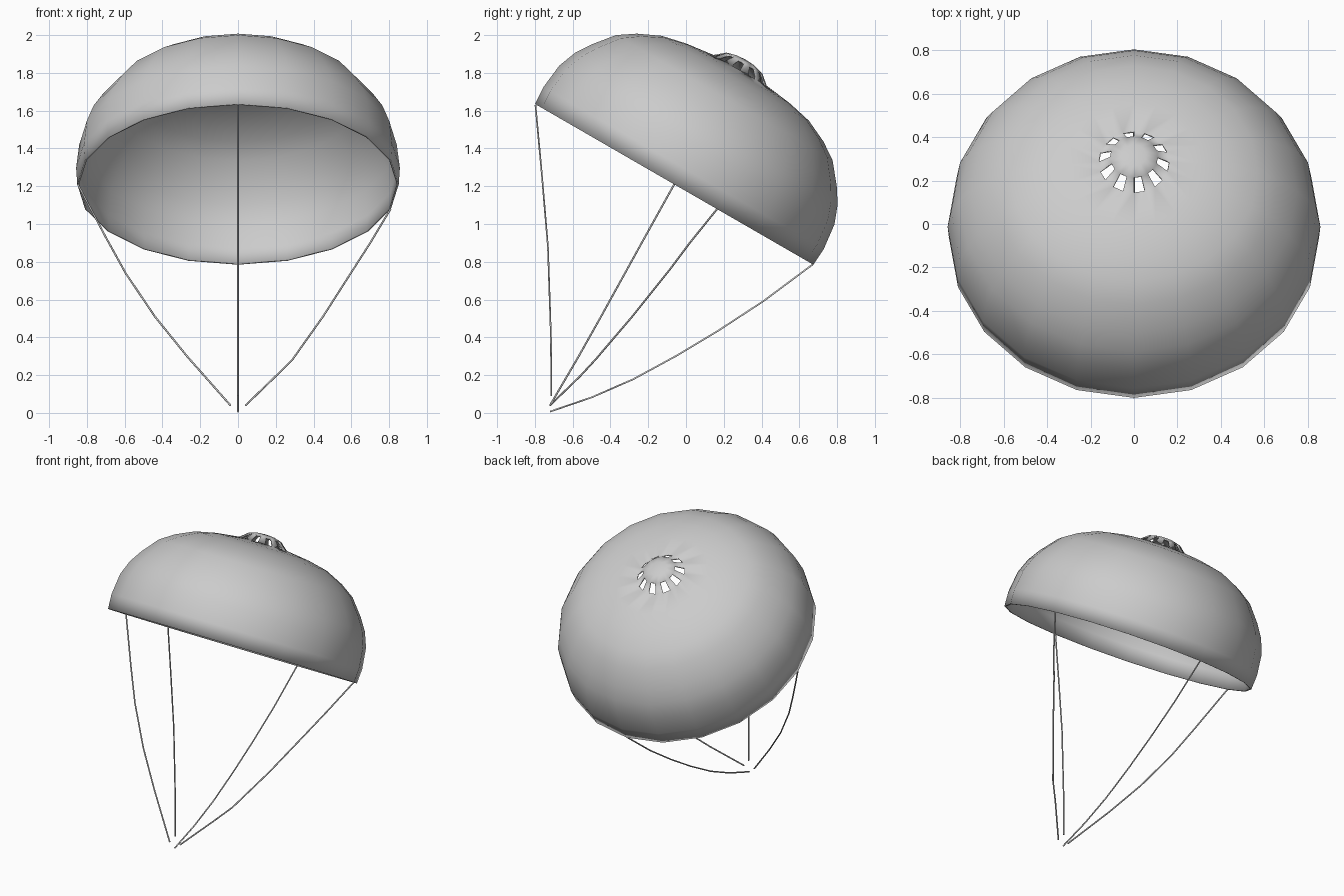
import bpy, bmesh
from math import sin, cos, pi, radians
from mathutils import Matrix, Vector

if "Cube" in bpy.data.objects:
    bpy.data.objects.remove(bpy.data.objects["Cube"])

SIDES = 20
CENTRE = Vector((0, -0.0625, 1.21))
TILT = Matrix.Translation(CENTRE) @ Matrix.Rotation(radians(-30), 4, 'X')


def smooth(ob, angle):
    bpy.ops.object.select_all(action='DESELECT')
    ob.select_set(True)
    bpy.context.view_layer.objects.active = ob
    bpy.ops.object.shade_smooth_by_angle(angle=radians(angle))


# Canopy: lathed dome with a raised vent cap, every other vent panel open
profile = [(.851, 0), (.857, .1), (.841, .24), (.803, .34), (.75, .422),
           (.662, .53), (.57, .592), (.45, .648), (.32, .677), (.163, .697),
           (.11, .742), (.055, .757)]
VENT_BAND = 9
bm = bmesh.new()
rings = [[bm.verts.new((r * cos(2 * pi * k / SIDES), r * sin(2 * pi * k / SIDES), h))
          for k in range(SIDES)] for r, h in profile]
apex = bm.verts.new((0, 0, .761))
for i in range(len(rings) - 1):
    for k in range(SIDES):
        if i == VENT_BAND and k % 2:
            continue
        n = (k + 1) % SIDES
        bm.faces.new((rings[i][k], rings[i][n], rings[i + 1][n], rings[i + 1][k]))
for k in range(SIDES):
    bm.faces.new((rings[-1][k], rings[-1][(k + 1) % SIDES], apex))
bm.transform(TILT)
mesh = bpy.data.meshes.new("canopy")
bm.to_mesh(mesh)
bm.free()
canopy = bpy.data.objects.new("canopy", mesh)
bpy.context.collection.objects.link(canopy)
smooth(canopy, 50)
shell = canopy.modifiers.new("thickness", 'SOLIDIFY')
shell.thickness = 0.01
shell.offset = -1
bpy.context.view_layer.objects.active = canopy
bpy.ops.object.modifier_move_to_index(modifier="thickness", index=0)


# Suspension cords: thin tubes sagging from the rim to the gathering point
def cord(name, points):
    cu = bpy.data.curves.new(name, 'CURVE')
    cu.dimensions = '3D'
    cu.bevel_depth = 0.005
    cu.bevel_resolution = 1
    cu.use_fill_caps = True
    sp = cu.splines.new('POLY')
    sp.points.add(len(points) - 1)
    for p, co in zip(sp.points, points):
        p.co = (*co, 1)
    ob = bpy.data.objects.new(name, cu)
    bpy.context.collection.objects.link(ob)


cord("front_cord", [(0, -.797, 1.63), (0, -.763, 1.26), (0, -.731, .88),
                    (0, -.715, .4), (0, -.713, .09)])
cord("back_cord", [(0, .672, .787), (0, .41, .592), (0, .17, .435), (0, -.05, .303),
                   (0, -.28, .178), (0, -.5, .082), (0, -.72, .007)])
cord("left_cord", [(-.848, -.0625, 1.21), (-.7, -.218, .93), (-.595, -.323, .74),
                   (-.44, -.45, .51), (-.27, -.568, .3), (-.04, -.72, .04)])
cord("right_cord", [(.808, .165, 1.08), (.7, .02, .9), (.61, -.085, .76), (.45, -.285, .51),
                    (.29, -.477, .285), (.2, -.56, .195), (.04, -.72, .04)])
